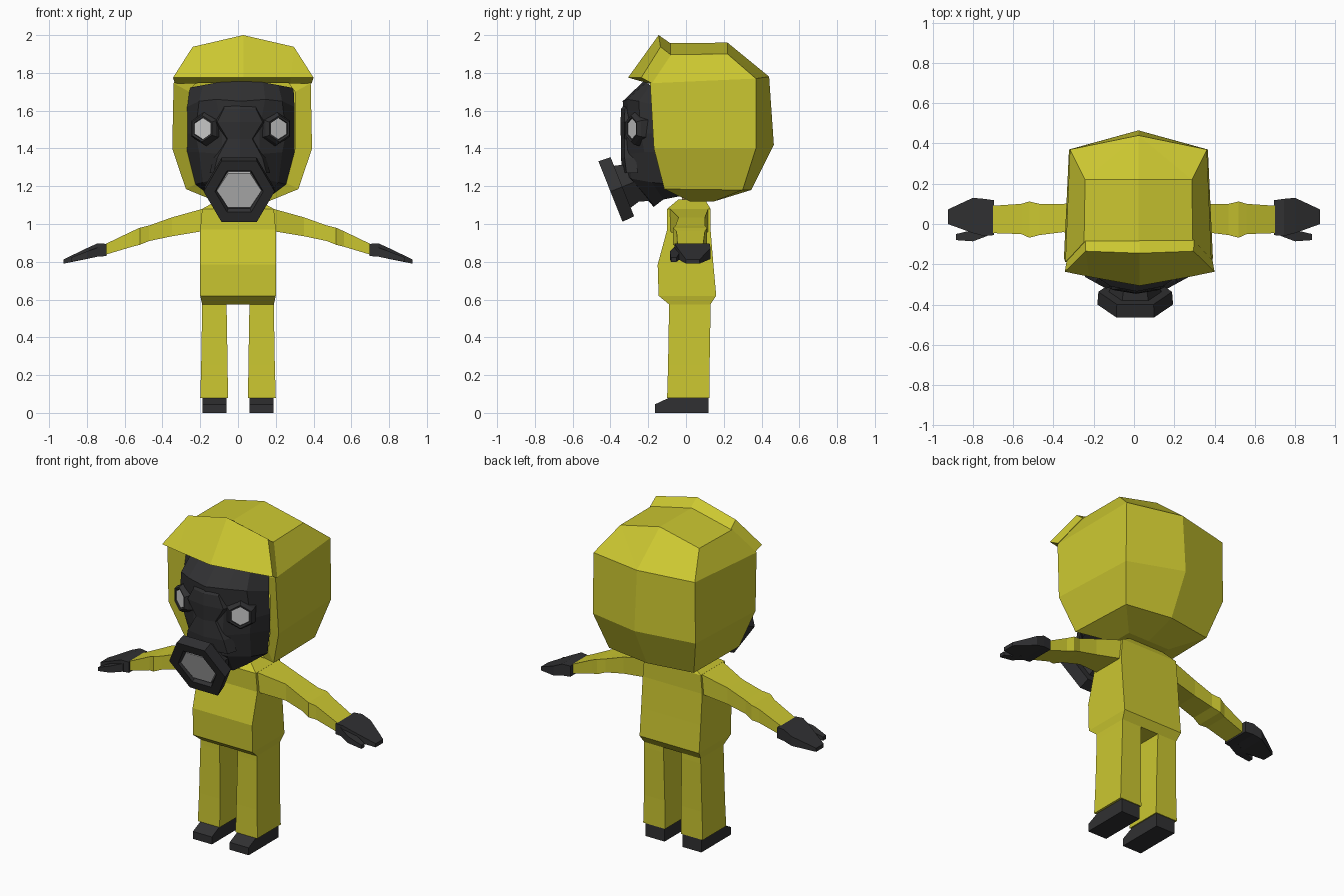
import bpy, bmesh, math


def material(name, rgb):
    m = bpy.data.materials.new(name)
    m.diffuse_color = (*rgb, 1)
    return m


YELLOW = material("suit_yellow", (0.60, 0.57, 0.03))
BLACK = material("rubber_black", (0.03, 0.03, 0.032))
SKIN = material("skin", (0.55, 0.35, 0.22))


def loft(name, rows, mat=None, closed=False, caps=False, mirror=False, loc=(0, 0, 0), rot=(0, 0, 0)):
    """Skin rows of points with faces, optionally mirrored over x = 0."""
    bm = bmesh.new()
    for s in ((1, -1) if mirror else (1,)):
        vs = [[bm.verts.new((s * x, y, z)) for x, y, z in r] for r in rows]
        n = len(rows[0])
        for a, b in zip(vs, vs[1:]):
            for i in range(n if closed else n - 1):
                j = (i + 1) % n
                bm.faces.new((a[i], a[j], b[j], b[i]))
        if caps:
            bm.faces.new(vs[0])
            bm.faces.new(vs[-1])
    bmesh.ops.remove_doubles(bm, verts=bm.verts, dist=0.0005)
    bmesh.ops.recalc_face_normals(bm, faces=bm.faces)
    me = bpy.data.meshes.new(name)
    bm.to_mesh(me)
    bm.free()
    ob = bpy.data.objects.new(name, me)
    ob.location, ob.rotation_euler = loc, rot
    if mat:
        me.materials.append(mat)
    bpy.context.collection.objects.link(ob)
    return ob


def z_box(z, x0, x1, y0, y1):
    return [(x0, y0, z), (x1, y0, z), (x1, y1, z), (x0, y1, z)]


def x_box(x, y0, y1, z0, z1):
    return [(x, y0, z0), (x, y1, z0), (x, y1, z1), (x, y0, z1)]


def hexagon(d, r, start=0, sy=1.0):
    return [(r * math.cos(start + k * math.pi / 3), sy * r * math.sin(start + k * math.pi / 3), d)
            for k in range(6)]


# Torso and neck
loft("torso", [z_box(z, -w, w, a, b) for z, w, a, b in (
    (0.575, 0.19, -0.09, 0.13), (0.62, 0.20, -0.145, 0.16), (0.785, 0.20, -0.15, 0.145),
    (0.97, 0.20, -0.10, 0.13), (1.08, 0.19, -0.10, 0.13), (1.13, 0.10, -0.04, 0.10))],
    YELLOW, True, True)
loft("neck", [z_box(z, -0.075, 0.075, -0.02, 0.09) for z in (1.10, 1.22)], SKIN, True, True)

# Legs and boots
loft("legs", [z_box(*s) for s in (
    (0.08, 0.053, 0.20, -0.10, 0.125), (0.25, 0.055, 0.195, -0.095, 0.125),
    (0.545, 0.06, 0.19, -0.09, 0.13), (0.61, 0.06, 0.19, -0.09, 0.13))],
    YELLOW, True, True, True)
boot = [(-0.165, 0), (0.12, 0), (0.12, 0.085), (-0.09, 0.08), (-0.165, 0.045)]
loft("boots", [[(x, y, z) for y, z in boot] for x in (0.06, 0.187)], BLACK, True, True, True)

# Arms, gloves and thumbs
loft("arms", [x_box(*s) for s in (
    (0.17, -0.09, 0.12, 0.965, 1.085), (0.35, -0.04, 0.10, 0.935, 1.035),
    (0.47, -0.055, 0.10, 0.91, 0.992), (0.52, -0.068, 0.112, 0.89, 0.98),
    (0.56, -0.05, 0.10, 0.88, 0.962), (0.71, -0.045, 0.09, 0.835, 0.89))],
    YELLOW, True, True, True)
loft("gloves", [x_box(*s) for s in (
    (0.695, -0.055, 0.118, 0.83, 0.895), (0.745, -0.06, 0.125, 0.828, 0.897),
    (0.80, -0.045, 0.13, 0.815, 0.872), (0.925, 0.0, 0.072, 0.79, 0.812))],
    BLACK, True, True, True)
loft("thumbs", [x_box(*s) for s in (
    (0.73, -0.06, 0.0, 0.83, 0.88), (0.80, -0.086, -0.03, 0.815, 0.855),
    (0.885, -0.08, -0.05, 0.80, 0.822))], BLACK, True, True, True)

# Hood: inner rim, front edge, back corner and back centre line
hood_rows = [
    [(0, -0.12, 1.80), (0.22, -0.12, 1.78), (0.28, -0.13, 1.70), (0.28, -0.12, 1.40),
     (0.23, -0.07, 1.22), (0.12, 0.03, 1.15), (0, 0.03, 1.15)],
    [(0, -0.085, 1.958), (0.27, -0.09, 1.897), (0.363, -0.19, 1.745), (0.37, -0.17, 1.40),
     (0.298, -0.115, 1.185), (0.14, 0.02, 1.12), (0, 0.02, 1.12)],
    [(0, 0.22, 1.96), (0.265, 0.22, 1.90), (0.34, 0.37, 1.77), (0.345, 0.37, 1.40),
     (0.285, 0.30, 1.18), (0.14, 0.15, 1.12), (0, 0.15, 1.12)],
    [(0, 0.44, 1.78)] * 3 + [(0, 0.465, 1.42), (0, 0.345, 1.18), (0, 0.15, 1.12), (0, 0.15, 1.12)]]
loft("hood", hood_rows, YELLOW, mirror=True, loc=(0.022, 0, 0))

# Hood peak over the face
loft("hood_peak", [
    [(0, -0.08, 1.955), (0.27, -0.08, 1.895), (0.362, -0.18, 1.745)],
    [(0, -0.145, 2.0), (0.268, -0.135, 1.938), (0.372, -0.237, 1.775)],
    [(0, -0.307, 1.775), (0.25, -0.262, 1.775), (0.372, -0.237, 1.775)],
    [(0, -0.20, 1.75), (0.25, -0.20, 1.745), (0.362, -0.18, 1.745)]],
    YELLOW, mirror=True, loc=(0.028, 0, 0))

# Mask face, from forehead to chin
loft("mask", [
    [(0, -0.22, 1.76), (0.12, -0.21, 1.75), (0.20, -0.19, 1.735), (0.28, -0.12, 1.72)],
    [(0, -0.335, 1.65), (0.13, -0.31, 1.66), (0.22, -0.25, 1.65), (0.285, -0.13, 1.62)],
    [(0, -0.33, 1.50), (0.10, -0.30, 1.50), (0.24, -0.24, 1.48), (0.285, -0.12, 1.48)],
    [(0, -0.342, 1.38), (0.10, -0.31, 1.37), (0.22, -0.22, 1.38), (0.285, -0.12, 1.38)],
    [(0, -0.33, 1.26), (0.12, -0.29, 1.24), (0.20, -0.18, 1.22), (0.24, -0.08, 1.21)],
    [(0, -0.17, 1.09), (0.07, -0.165, 1.095), (0.13, -0.12, 1.13), (0.16, -0.02, 1.15)]],
    BLACK, mirror=True, loc=(0.014, 0, 0))

# Raised brow and nose bridge
loft("nose_bridge", [
    [(0, y, z), (w, y + 0.02, z), (w + 0.02, y + 0.08, z)] for w, y, z in (
        (0.08, -0.31, 1.655), (0.085, -0.343, 1.61), (0.12, -0.347, 1.54), (0.065, -0.345, 1.45),
        (0.12, -0.345, 1.35), (0.14, -0.335, 1.27))],
    BLACK, mirror=True, loc=(0.01, 0, 0))

# Eye rings and lenses
for side, s in (("left", -1), ("right", 1)):
    place = dict(loc=(0.014 + s * 0.193, -0.27, 1.505), rot=(math.pi / 2, 0, s * 0.5))
    loft(side + "_eye_ring", [hexagon(d, r, math.pi / 2) for d, r in (
        (-0.06, 0.10), (0.005, 0.085), (0.025, 0.07), (0.022, 0.058), (0.01, 0.057))],
        BLACK, True, **place)
    loft(side + "_eye_lens", [hexagon(d, r, math.pi / 2) for d, r in ((0.0, 0.058), (0.016, 0.056))],
         None, True, True, **place)

# Breathing filter, tilted downwards
tilt = dict(loc=(0.006, -0.40, 1.172), rot=(1.95, 0, 0))
loft("filter", [hexagon(d, r, 0, 1.06) for d, r in (
    (-0.22, 0.15), (-0.12, 0.115), (-0.068, 0.13), (-0.068, 0.183), (0, 0.188),
    (0.0, 0.128), (-0.025, 0.116))], BLACK, True, **tilt)
loft("filter_grille", [hexagon(d, 0.118, 0, 0.95) for d in (-0.04, -0.012)], None, True, True, **tilt)
